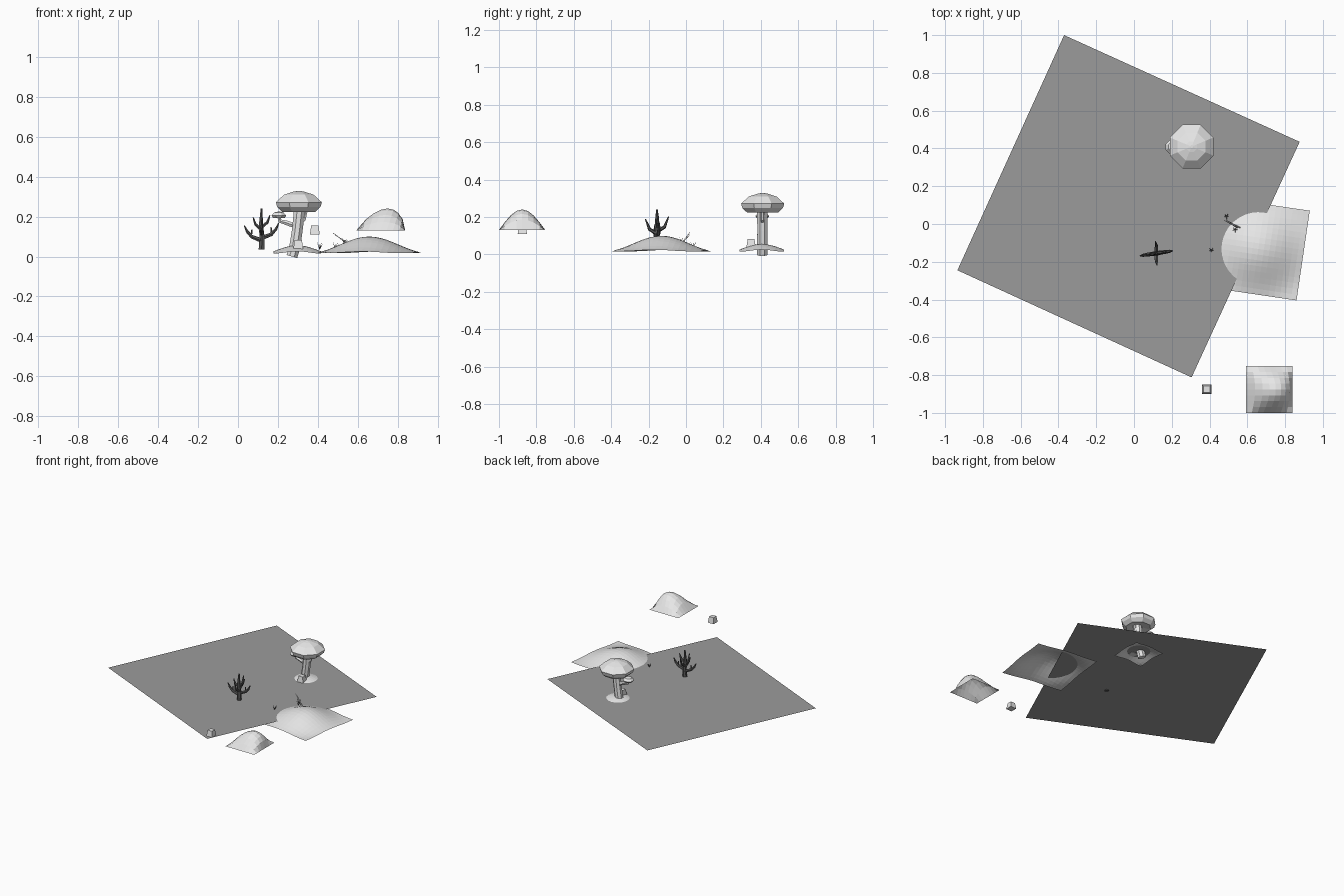
import bpy, bmesh, math
from mathutils import Vector

if "Cube" in bpy.data.objects:
    bpy.data.objects.remove(bpy.data.objects["Cube"])


def material(name, v):
    m = bpy.data.materials.new(name)
    m.diffuse_color = (v[0], v[1], v[2], 1)
    m.use_nodes = True
    m.node_tree.nodes["Principled BSDF"].inputs["Base Color"].default_value = m.diffuse_color
    return m


GROUND = material("ground grey", (0.33, 0.33, 0.33))
PALE = material("pale grey", (0.8, 0.8, 0.8))
DARK = material("dark wood", (0.1, 0.1, 0.1))


def finish(bm, name, mat, normals=True):
    if normals:
        bmesh.ops.recalc_face_normals(bm, faces=bm.faces)
    me = bpy.data.meshes.new(name)
    bm.to_mesh(me)
    bm.free()
    me.materials.append(mat)
    ob = bpy.data.objects.new(name, me)
    bpy.context.collection.objects.link(ob)
    return ob


def sheet(name, mat, n, fn):
    """Open grid; fn(u, v) gives each point."""
    bm = bmesh.new()
    g = [[bm.verts.new(fn(i / n, j / n)) for j in range(n + 1)] for i in range(n + 1)]
    for i in range(n):
        for j in range(n):
            bm.faces.new((g[i][j], g[i + 1][j], g[i + 1][j + 1], g[i][j + 1]))
    return finish(bm, name, mat, False)


def loft(bm, rings):
    """Join equal rings of points and cap both ends."""
    vs = [[bm.verts.new(p) for p in r] for r in rings]
    n = len(vs[0])
    for a, b in zip(vs, vs[1:]):
        for k in range(n):
            bm.faces.new((a[k], a[(k + 1) % n], b[(k + 1) % n], b[k]))
    bm.faces.new(vs[0][::-1])
    bm.faces.new(vs[-1])


def tube(bm, pts, radii, sides):
    pts = [Vector(p) for p in pts]
    rings = []
    for i, p in enumerate(pts):
        d = (pts[min(i + 1, len(pts) - 1)] - pts[max(i - 1, 0)]).normalized()
        q = Vector((0, 0, 1)).rotation_difference(d)
        rings.append([p + q @ Vector((radii[i] * math.cos(2 * math.pi * (k + .5) / sides),
                                      radii[i] * math.sin(2 * math.pi * (k + .5) / sides), 0))
                      for k in range(sides)])
    loft(bm, rings)


def lathe(name, mat, c, profile, sides):
    bm = bmesh.new()
    loft(bm, [[(c[0] + r * math.cos(2 * math.pi * (k + .5) / sides),
                c[1] + r * math.sin(2 * math.pi * (k + .5) / sides), z) for k in range(sides)]
              for r, z in profile])
    return finish(bm, name, mat)


# ground plane
bm = bmesh.new()
bm.faces.new([bm.verts.new((x, y, 0.04)) for x, y in
              ((-0.935, -0.245), (0.305, -0.812), (0.877, 0.435), (-0.37, 1.0))])
finish(bm, "ground", GROUND, False)


# broad dune, slightly turned
def dune(u, v):
    a, b = (u - .5) * .48, (v - .5) * .48
    t = math.radians(-8.4)
    r = min(math.hypot(a, b) / .3, 1)
    return (.658 + a * math.cos(t) - b * math.sin(t), -.132 + a * math.sin(t) + b * math.cos(t),
            .017 + .083 * math.cos(r * math.pi / 2) ** 2)


sheet("dune", PALE, 16, dune)


# small mound under the mushroom
def mound(u, v):
    a, b = (u - .5) * .24, (v - .5) * .24
    r = min(math.hypot(a, b) / .15, 1)
    return (.297 + a, .405 + b, .016 + .04 * math.cos(r * math.pi / 2) ** 1.2)


sheet("mushroom_mound", PALE, 10, mound)


# floating hill leaning to +x
def hill(u, v):
    g = max(math.sin(math.pi * u), 0) ** .7 * max(math.sin(math.pi * v), 0)
    return (.593 + .245 * u + .035 * g, -1 + .247 * v, .131 + .11 * g)


sheet("steep_hill", PALE, 8, hill)

# mushroom stem and side branches
bm = bmesh.new()
tube(bm, [(.27, .408, 0), (.285, .408, .05), (.297, .408, .13), (.31, .408, .25)],
     [.03, .03, .029, .03], 8)
tube(bm, [(.295, .408, .15), (.24, .408, .17), (.21, .408, .178), (.205, .408, .205)],
     [.014, .013, .011, .01], 6)
tube(bm, [(.305, .408, .165), (.33, .408, .185), (.34, .408, .23)], [.012, .011, .01], 6)
finish(bm, "mushroom_stem", PALE)
# caps
CAP = [(.03, .235), (.09, .224), (.117, .248), (.125, .272), (.08, .31), (.03, .325), (.008, .329)]
lathe("mushroom_cap", PALE, (.305, .41), CAP, 8)
lathe("small_cap", PALE, (.205, .408), [(.012, .194), (.03, .192), (.04, .205), (.025, .221), (.006, .225)], 8)

# tapered blocks
for name, x, y, z in (("floating_block", .385, -.875, .11), ("mound_block", .302, .348, .038)):
    bm = bmesh.new()
    loft(bm, [[(x + s * a, y + s * b, z + h) for a, b in ((-1, -1), (1, -1), (1, 1), (-1, 1))]
              for s, h in ((.025, 0), (.018, .045))])
    finish(bm, name, PALE)

# bare tree: trunk, two low arms along x, two high arms along y
bm = bmesh.new()
X, Y = .118, -.155
tube(bm, [(X, Y, .035), (X + .003, Y, .09), (X - .003, Y, .16), (X, Y, .24)], [.017, .015, .012, .005], 6)
for s in (-1, 1):
    def P(a, z):
        return (X + s * a, Y + s * a * .15, z)
    k = .012 * (s + 1) / 2
    tube(bm, [P(0, .08 + k), P(.05, .1 + k), P(.072, .125 + k), P(.086, .155 + k)], [.012, .01, .008, .003], 6)
    tube(bm, [P(0, .135 + k), P(.03, .16 + k), P(.042, .195 + k)], [.009, .008, .003], 6)
    tube(bm, [P(.052, .1 + k), P(.048, .135 + k)], [.006, .003], 5)
    tube(bm, [(X, Y, .11 + k), (X, Y + s * .04, .135 + k), (X - s * .005, Y + s * .062, .19 + k)],
         [.011, .009, .003], 6)
finish(bm, "bare_tree", DARK)

# grass tufts
for i, (x, y, z, h) in enumerate(((.41, -.14, .036, .034), (.535, -.03, .06, .03), (.49, .04, .034, .036))):
    bm = bmesh.new()
    for k in range(5):
        a = k * 2.4
        tube(bm, [(x, y, z), (x + .013 * math.cos(a), y + .016 * math.sin(a), z + h * (.75 + .06 * k))],
             [.0025, .0008], 3)
    finish(bm, f"grass_tuft_{i + 1}", DARK)

# thin leaning twigs on the dune edge
bm = bmesh.new()
for o in (0, .012):
    tube(bm, [(.55 + o, -.02, .062), (.477 + o, .02, .118 - o)], [.003, .0015], 4)
finish(bm, "leaning_twigs", PALE)
